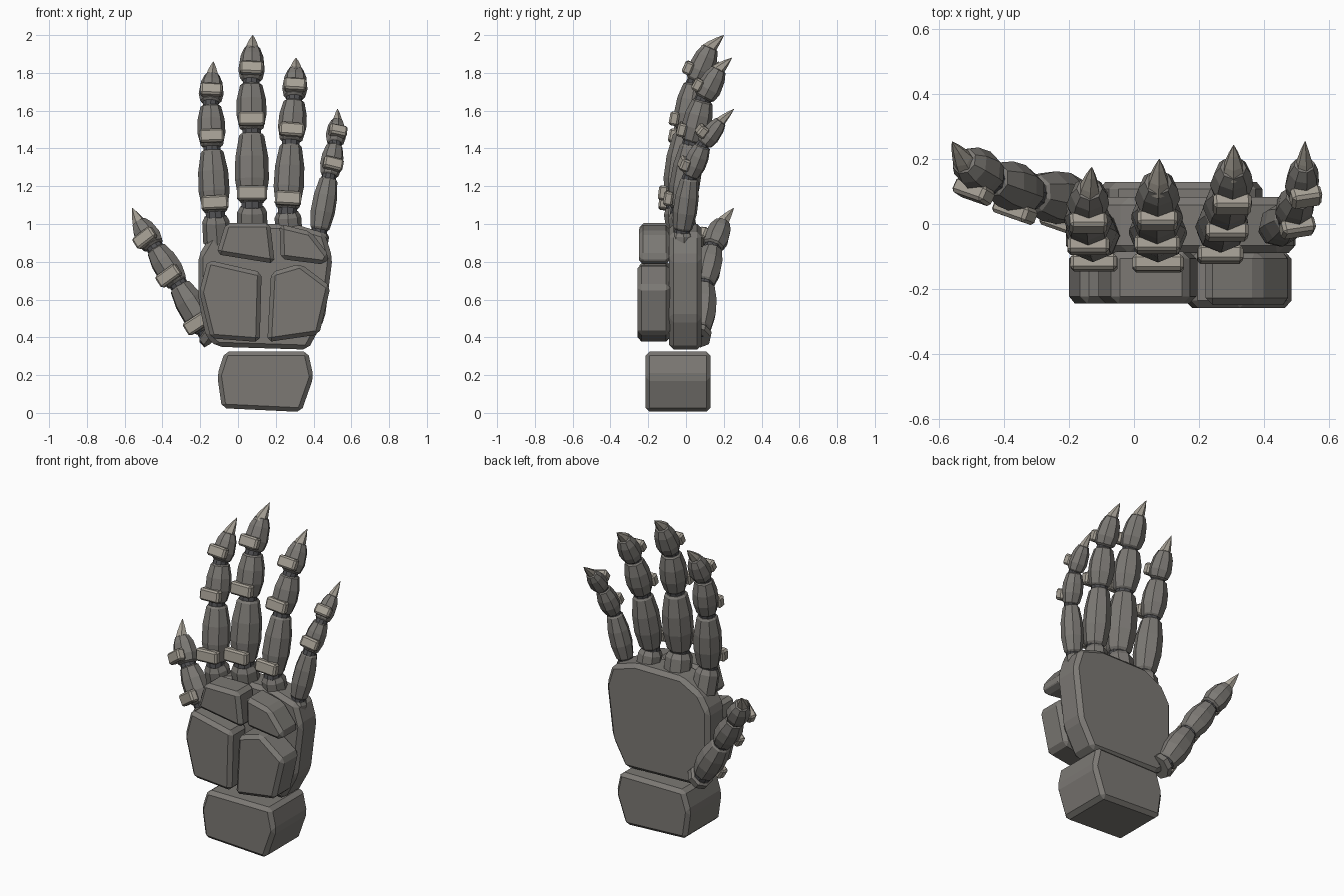
import bpy, bmesh, math
from mathutils import Vector, Matrix

if "Cube" in bpy.data.objects:
    bpy.data.objects.remove(bpy.data.objects["Cube"])


def mat(name, c):
    m = bpy.data.materials.new(name)
    m.diffuse_color = (*c, 1)
    m.use_nodes = True
    m.node_tree.nodes["Principled BSDF"].inputs["Base Color"].default_value = m.diffuse_color
    return m


BODY = mat("dark_armour", (0.20, 0.19, 0.175))
LIGHT = mat("pale_plate", (0.38, 0.35, 0.30))
JOINT = mat("joint_rubber", (0.08, 0.08, 0.085))


def finish(bm, name, material):
    bmesh.ops.recalc_face_normals(bm, faces=bm.faces)
    me = bpy.data.meshes.new(name)
    bm.to_mesh(me)
    bm.free()
    me.materials.append(material)
    ob = bpy.data.objects.new(name, me)
    bpy.context.collection.objects.link(ob)
    return ob


def slab(name, outline, y0, y1, bevel):
    """Front-view outline extruded in depth with chamfered edges."""
    bm = bmesh.new()
    f = bm.faces.new([bm.verts.new((x, y0, z)) for x, z in outline])
    r = bmesh.ops.extrude_face_region(bm, geom=[f])
    for v in r["geom"]:
        if isinstance(v, bmesh.types.BMVert):
            v.co.y = y1
    bmesh.ops.bevel(bm, geom=bm.edges[:], offset=bevel, segments=1,
                    affect='EDGES', clamp_overlap=True)
    return finish(bm, name, BODY)


def frame(a, b, side=0.0):
    """Matrix at a with local z toward b and local y toward the back."""
    z = (b - a).normalized()
    back = Vector((side, 1, 0))
    y = (back - z * back.dot(z)).normalized()
    x = y.cross(z)
    m = Matrix((x, y, z)).transposed().to_4x4()
    m.translation = a
    return m


def lathe(name, a, b, profile, r, material, sides=8, side=0.0):
    """Faceted tube from a to b; profile holds (fraction, radius factor)."""
    bm = bmesh.new()
    m, length = frame(a, b, side), (b - a).length
    rings = []
    for t, k in profile:
        rings.append([bm.verts.new(m @ Vector((
            r * k * math.sin(2 * math.pi * i / sides),
            r * k * math.cos(2 * math.pi * i / sides), t * length)))
            for i in range(sides)])
    for p, q in zip(rings, rings[1:]):
        for i in range(sides):
            j = (i + 1) % sides
            bm.faces.new((p[i], p[j], q[j], q[i]))
    bm.faces.new(rings[0])
    bm.faces.new(rings[-1])
    return finish(bm, name, material)


def plate(name, a, b, r, side):
    """Small chamfered knuckle guard on the front of a segment."""
    bm = bmesh.new()
    bmesh.ops.create_cube(bm, size=1)
    bmesh.ops.scale(bm, verts=bm.verts, vec=(r * 1.75, 0.05, 0.04 + r * 0.42))
    bmesh.ops.bevel(bm, geom=bm.edges[:], offset=0.01, segments=1, affect='EDGES')
    m = frame(a, b, side)
    bm.transform(m @ Matrix.Translation((0, -r * 0.92, 0.055)))
    return finish(bm, name, LIGHT)


# Wrist, palm and the four palm pads
slab("wrist", [(-0.07, 0.325), (0.37, 0.325), (0.40, 0.19), (0.335, 0.005),
               (-0.085, 0.025), (-0.11, 0.2)], -0.215, 0.13, 0.022)
slab("palm", [(-0.11, 0.35), (0.37, 0.335), (0.46, 0.5), (0.50, 0.82),
              (0.46, 0.95), (0.30, 1.0), (-0.02, 1.0), (-0.15, 0.93),
              (-0.21, 0.83), (-0.21, 0.6), (-0.17, 0.40)], -0.09, 0.083, 0.024)
slab("lower_pad_thumb_side", [(-0.16, 0.81), (0.125, 0.745), (0.115, 0.375),
                              (-0.145, 0.395), (-0.205, 0.64)], -0.245, -0.085, 0.022)
slab("lower_pad_outer", [(0.175, 0.745), (0.33, 0.79), (0.49, 0.67),
                         (0.43, 0.415), (0.155, 0.375)], -0.258, -0.085, 0.022)
slab("upper_pad_thumb_side", [(-0.065, 1.005), (0.17, 1.005), (0.195, 0.79),
                              (-0.115, 0.84)], -0.245, -0.085, 0.022)
slab("upper_pad_outer", [(0.22, 1.0), (0.385, 0.96), (0.485, 0.83),
                         (0.46, 0.785), (0.225, 0.815)], -0.25, -0.085, 0.022)

# Digits: path = root, three joints, fingertip, claw point; radii per segment
DIGITS = {
    "index_finger": ([(-0.11, -0.02, 0.90), (-0.12, -0.05, 1.05), (-0.138, -0.01, 1.40),
                      (-0.145, 0.035, 1.635), (-0.137, 0.11, 1.79), (-0.13, 0.175, 1.86)],
                     (0.082, 0.074, 0.066), (0, 1, 2), 0),
    "middle_finger": ([(0.075, -0.02, 0.95), (0.075, -0.045, 1.10), (0.072, 0, 1.49),
                       (0.07, 0.048, 1.75), (0.075, 0.13, 1.935), (0.078, 0.2, 2.0)],
                      (0.09, 0.08, 0.07), (0, 1, 2), 0),
    "ring_finger": ([(0.27, -0.01, 0.94), (0.262, -0.03, 1.07), (0.28, 0.03, 1.43),
                     (0.298, 0.09, 1.66), (0.306, 0.175, 1.82), (0.307, 0.243, 1.88)],
                    (0.08, 0.075, 0.067), (0, 1, 2), 0),
    "little_finger": ([(0.415, -0.02, 0.88), (0.43, -0.02, 0.96), (0.482, 0.02, 1.25),
                       (0.513, 0.09, 1.42), (0.525, 0.185, 1.545), (0.527, 0.255, 1.61)],
                      (0.065, 0.06, 0.054), (1, 2), -0.15),
    "thumb": ([(-0.13, 0.06, 0.40), (-0.165, 0.07, 0.435), (-0.315, 0.095, 0.68),
               (-0.44, 0.14, 0.875), (-0.525, 0.195, 1.01), (-0.56, 0.253, 1.085)],
              (0.082, 0.075, 0.07), (0, 1, 2), 0.35),
}
BARREL = [(0.03, 0.66), (0.07, 0.8), (0.35, 1.0), (0.65, 0.97), (0.94, 0.74), (0.97, 0.62)]
TIP = [(0.04, 0.66), (0.1, 0.85), (0.35, 1.0), (0.75, 0.86), (0.98, 0.6), (1.0, 0.45)]
CLAW = [(0, 1.0), (0.35, 0.78), (0.7, 0.42), (1.0, 0.03)]

for digit, (path, radii, guards, side) in DIGITS.items():
    p = [Vector(v) for v in path]
    # Socket rising from the palm
    lathe(digit + "_socket", p[0], p[1], [(0, 0.9), (0.75, 0.88), (0.95, 0.7)],
          radii[0], BODY, side=side)
    for i in range(3):
        a, b, r = p[i + 1], p[i + 2], radii[i]
        # Armoured segment with dark joint below it
        lathe(f"{digit}_segment_{i + 1}", a, b, TIP if i == 2 else BARREL, r, BODY, side=side)
        d = (b - a).normalized() * 0.05
        lathe(f"{digit}_joint_{i + 1}", a - d, a + d,
              [(0, 0.45), (0.3, 0.65), (0.7, 0.65), (1, 0.45)], r, JOINT, 10, side)
        if i in guards:
            plate(f"{digit}_guard_{i + 1}", a, b, r, side)
    # Claw
    start = p[4] - (p[5] - p[4]) * 0.35
    lathe(digit + "_claw", start, p[5], CLAW, radii[2] * 0.58, LIGHT, 6, side)
